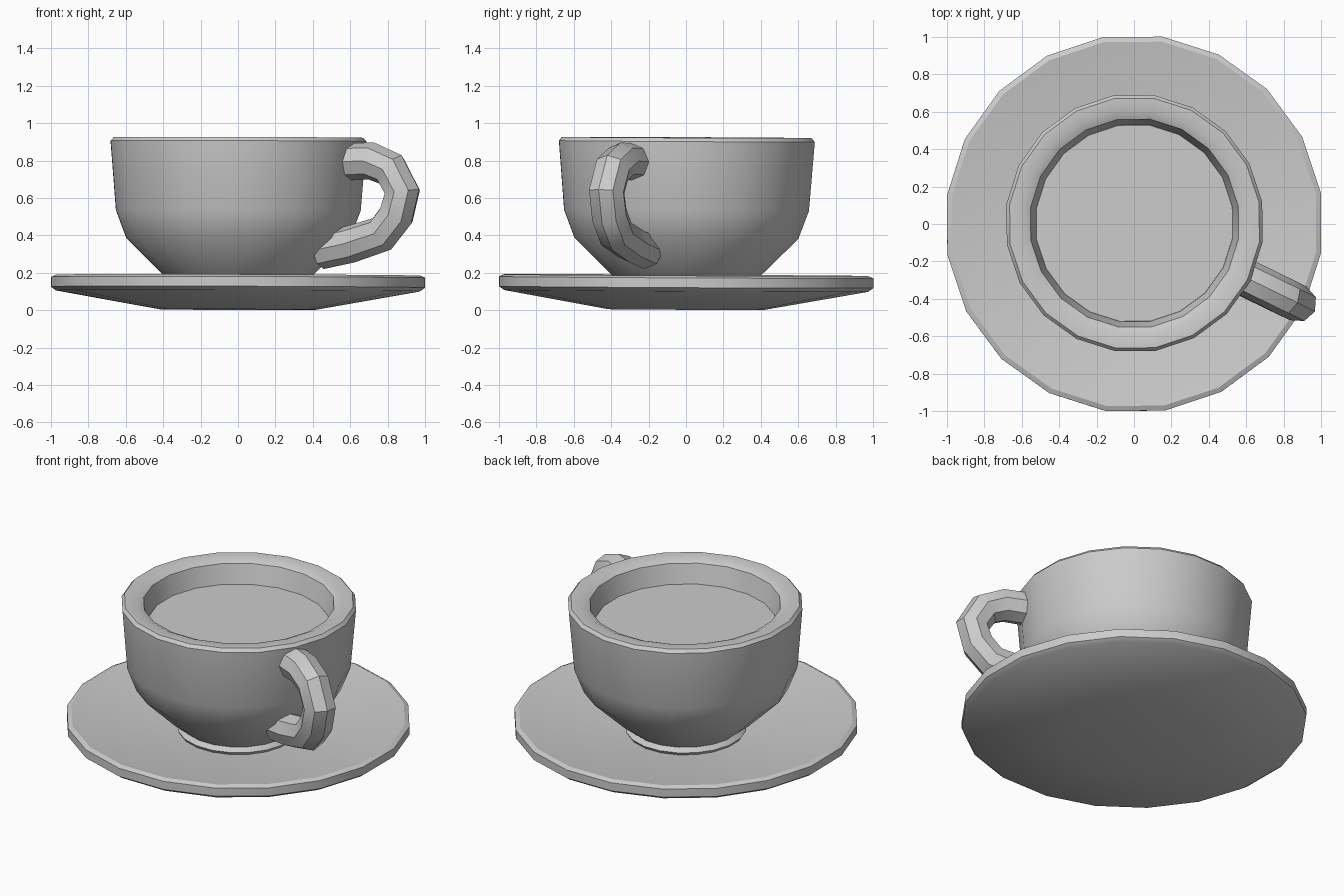
import bpy, bmesh, math
from mathutils import Vector, Matrix

if "Cube" in bpy.data.objects:
    bpy.data.objects.remove(bpy.data.objects["Cube"])

SIDES = 20
TILT = (Matrix.Translation((0, 0, 0.003)) @ Matrix.Rotation(-0.005, 4, 'X')
        @ Matrix.Rotation(0.003, 4, 'Y'))


def finish(name, bm):
    bmesh.ops.recalc_face_normals(bm, faces=bm.faces)
    bm.transform(TILT)
    mesh = bpy.data.meshes.new(name)
    bm.to_mesh(mesh)
    bm.free()
    obj = bpy.data.objects.new(name, mesh)
    bpy.context.collection.objects.link(obj)
    bpy.ops.object.select_all(action='DESELECT')
    obj.select_set(True)
    bpy.context.view_layer.objects.active = obj
    bpy.ops.object.shade_smooth_by_angle(angle=math.radians(30))
    return obj


def skin(bm, rings):
    """Bridge consecutive rings with quads and cap both ends."""
    n = len(rings[0])
    for a, b in zip(rings, rings[1:]):
        for i in range(n):
            j = (i + 1) % n
            bm.faces.new((a[i], a[j], b[j], b[i]))
    bm.faces.new(rings[0])
    bm.faces.new(rings[-1])


def lathe(name, profile):
    bm = bmesh.new()
    angles = [math.radians(9.4) + i * math.tau / SIDES for i in range(SIDES)]
    skin(bm, [[bm.verts.new((r * math.cos(a), r * math.sin(a), z)) for a in angles]
              for r, z in profile])
    return finish(name, bm)


def tube(name, path, radius, heading, sides=8):
    """Sweep a round section along a path in a vertical radial plane."""
    out = Vector((math.cos(heading), math.sin(heading), 0))
    up = Vector((0, 0, 1))
    side = out.cross(up)
    pts = [out * r + up * z for r, z in path]
    bm = bmesh.new()
    rings = []
    for i, p in enumerate(pts):
        d_in = (p - pts[i - 1]).normalized() if i else Vector()
        d_out = (pts[i + 1] - p).normalized() if i < len(pts) - 1 else Vector()
        normal = (d_in + d_out).normalized().cross(side)
        rings.append([bm.verts.new(p + radius * (math.cos(a) * side + math.sin(a) * normal))
                      for a in (k * math.tau / sides for k in range(sides))])
    skin(bm, rings)
    return finish(name, bm)


# Saucer: shallow dish with a bevelled rim
lathe("saucer", [(0.42, 0.0), (0.985, 0.10), (1.012, 0.12), (1.012, 0.172),
                 (0.985, 0.184), (0.33, 0.08)])

# Cup: foot ring, rounded bowl, bevelled lip and inner wall
lathe("cup", [(0.34, 0.075), (0.355, 0.10), (0.33, 0.125), (0.41, 0.19), (0.605, 0.38),
              (0.662, 0.53), (0.692, 0.90), (0.675, 0.92), (0.605, 0.92),
              (0.562, 0.90), (0.53, 0.775)])

# Drink surface closing the bowl
lathe("drink", [(0.54, 0.77), (0.53, 0.78)])

# Handle: curved tube sunk into the cup wall
tube("handle", [(0.64, 0.79), (0.79, 0.795), (0.905, 0.75), (0.975, 0.63),
                (0.94, 0.505), (0.855, 0.405), (0.67, 0.35), (0.49, 0.315)],
     0.1, math.radians(-26))
